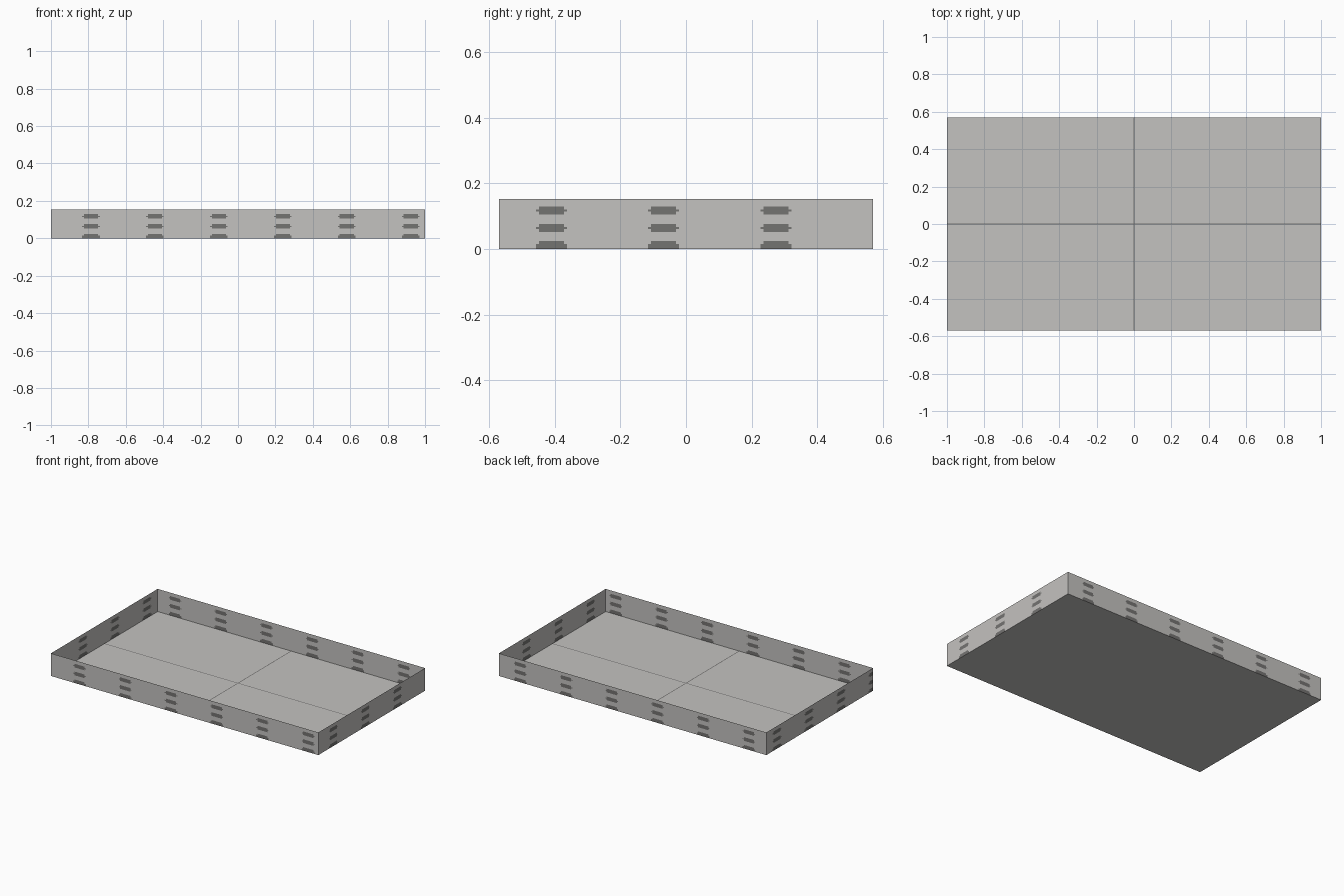
import bpy, bmesh

if "Cube" in bpy.data.objects:
    bpy.data.objects.remove(bpy.data.objects["Cube"])

HX, HY, H = 1.0, 0.57, 0.153
PITCH = 0.342                      # spacing of the vents along a wall
HALF_MAIN, HALF_WING = 0.038, 0.047
# (z low, z high, wing z low, wing z high) for each vent row
ROWS = [(0.0, 0.024, 0.0, 0.015), (0.052, 0.077, 0.061, 0.067), (0.105, 0.130, 0.114, 0.120)]


def material(name, rgb):
    m = bpy.data.materials.new(name)
    m.diffuse_color = (*rgb, 1)
    m.use_nodes = True
    m.node_tree.nodes["Principled BSDF"].inputs["Base Color"].default_value = m.diffuse_color
    return m


grey = material("light_grey", (0.55, 0.54, 0.525))
dark = material("dark_grey", (0.175, 0.172, 0.167))


def finish(bm, name, mats):
    me = bpy.data.meshes.new(name)
    bm.to_mesh(me)
    bm.free()
    for m in mats:
        me.materials.append(m)
    ob = bpy.data.objects.new(name, me)
    bpy.context.collection.objects.link(ob)
    return ob


def wall(name, start, direction, length, first, count):
    """Sheet wall; the cells lying inside a vent are coloured dark."""
    centres = [first + PITCH * i for i in range(count)]
    us = {0.0, length}
    for c in centres:
        for d in (-HALF_WING, -HALF_MAIN, HALF_MAIN, HALF_WING):
            us.add(min(max(c + d, 0.0), length))
    us = sorted(us)
    zs = sorted({0.0, H} | {z for r in ROWS for z in r})
    bm = bmesh.new()
    grid = [[bm.verts.new((start[0] + direction[0] * u, start[1] + direction[1] * u, z))
             for z in zs] for u in us]
    for i in range(len(us) - 1):
        for j in range(len(zs) - 1):
            f = bm.faces.new((grid[i][j], grid[i + 1][j], grid[i + 1][j + 1], grid[i][j + 1]))
            u, z = (us[i] + us[i + 1]) / 2, (zs[j] + zs[j + 1]) / 2
            d = min(abs(u - c) for c in centres)
            for z0, z1, w0, w1 in ROWS:
                if (d < HALF_MAIN and z0 < z < z1) or (d < HALF_WING and w0 < z < w1):
                    f.material_index = 1
    return finish(bm, name, [grey, dark])


def panel(name, x0, x1, y0, y1, z, mat):
    bm = bmesh.new()
    bm.faces.new([bm.verts.new(p) for p in
                  ((x0, y0, z), (x1, y0, z), (x1, y1, z), (x0, y1, z))])
    return finish(bm, name, [mat])


# Four walls, running counter-clockwise so they face outward
wall("front_wall", (-HX, -HY), (1, 0), 2 * HX, 0.214, 6)
wall("right_wall", (HX, -HY), (0, 1), 2 * HY, 0.16, 3)
wall("back_wall", (HX, HY), (-1, 0), 2 * HX, 0.16, 6)
wall("left_wall", (-HX, HY), (0, -1), 2 * HY, 0.114, 4)

# Floor sheet
panel("floor", -HX, HX, -HY, HY, 0.0, grey)

# Thin crossing seams on the floor
S = 0.003
panel("long_seam", -HX, HX, -S, S, 0.001, dark)
for side, y0, y1 in (("front", -HY, -S), ("back", S, HY)):
    panel("cross_seam_" + side, -S, S, y0, y1, 0.001, dark)
